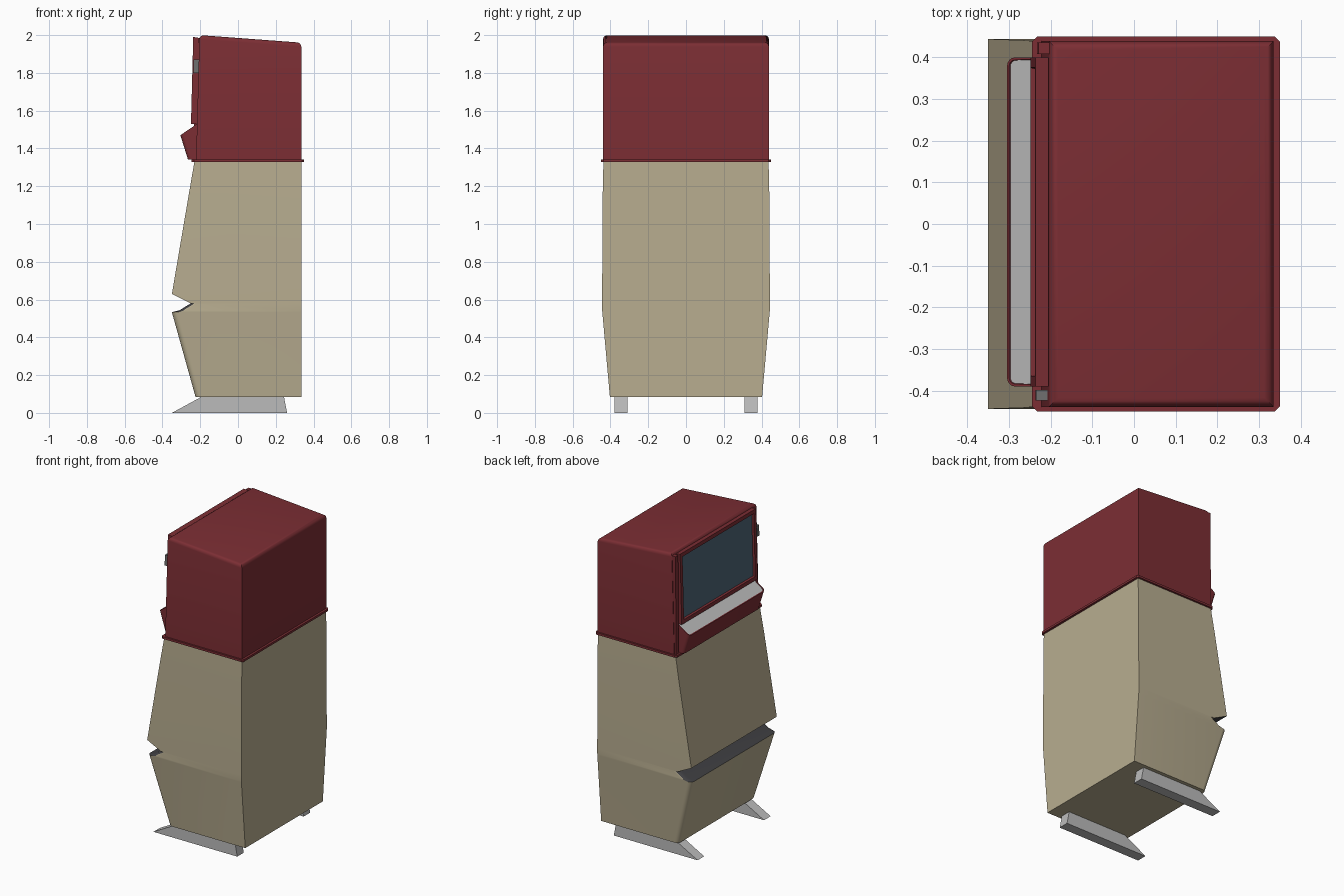
import bpy, bmesh, math
from mathutils import Vector

if "Cube" in bpy.data.objects:
    bpy.data.objects.remove(bpy.data.objects["Cube"])


def material(name, rgb):
    m = bpy.data.materials.new(name)
    m.diffuse_color = (*rgb, 1)
    m.use_nodes = True
    m.node_tree.nodes["Principled BSDF"].inputs["Base Color"].default_value = m.diffuse_color
    return m


red = material("red_paint", (0.20, 0.027, 0.034))
beige = material("beige_paint", (0.48, 0.42, 0.28))
glass = material("blue_glass", (0.075, 0.13, 0.18))
dark = material("dark_slot", (0.05, 0.05, 0.055))
steel = material("steel", (0.50, 0.50, 0.50))
grey = material("handle_grey", (0.16, 0.16, 0.16))


def finish(name, bm, mats, smooth=35):
    bmesh.ops.recalc_face_normals(bm, faces=bm.faces)
    me = bpy.data.meshes.new(name)
    bm.to_mesh(me)
    bm.free()
    for m in mats:
        me.materials.append(m)
    ob = bpy.data.objects.new(name, me)
    bpy.context.collection.objects.link(ob)
    bpy.context.view_layer.objects.active = ob
    ob.select_set(True)
    bpy.ops.object.shade_smooth_by_angle(angle=math.radians(smooth))
    ob.select_set(False)
    return ob


def prism(profile, y0, y1):
    """Side profile in (x, z) extruded across y."""
    bm = bmesh.new()
    f = bm.faces.new([bm.verts.new((x, y0, z)) for x, z in profile])
    r = bmesh.ops.extrude_face_region(bm, geom=[f])
    vs = [v for v in r["geom"] if isinstance(v, bmesh.types.BMVert)]
    bmesh.ops.translate(bm, vec=(0, y1 - y0, 0), verts=vs)
    bmesh.ops.recalc_face_normals(bm, faces=bm.faces)
    return bm


def facing(bm, direction):
    """The face whose normal best matches a direction."""
    d = Vector(direction).normalized()
    bm.normal_update()
    return max(bm.faces, key=lambda f: f.normal.dot(d))


def loft(rows, radius=0, segs=5):
    """Stacked rectangles (z, front x, half width), front corners rounded."""
    bm = bmesh.new()
    rings = []
    for z, xf, hw in rows:
        pts = [(0.335, -hw), (0.335, hw)]
        if radius:
            arc = [i * math.pi / 2 / segs for i in range(segs + 1)]
            corner = [(xf + radius * (1 - math.sin(a)),
                       hw - radius * (1 - math.cos(a))) for a in arc]
            pts += corner + [(x, -y) for x, y in reversed(corner)]
        else:
            pts += [(xf, hw), (xf, -hw)]
        rings.append([bm.verts.new((x, y, z)) for x, y in pts])
    for a, b in zip(rings, rings[1:]):
        for i in range(len(a)):
            j = (i + 1) % len(a)
            bm.faces.new((a[i], a[j], b[j], b[i]))
    bm.faces.new(rings[0])
    bm.faces.new(rings[-1])
    bmesh.ops.recalc_face_normals(bm, faces=bm.faces)
    return bm


def darken_slot(bm, z0, z1):
    for f in bm.faces:
        c = f.calc_center_median()
        if z0 < c.z < z1 and c.x < -0.2 and abs(f.normal.z) > 0.3:
            f.material_index = 1


# Upper cabinet, with the sloping roof of the slot
bm = loft([(1.335, -0.23, 0.437), (1.16, -0.26, 0.441),
           (0.63, -0.35, 0.444), (0.58, -0.25, 0.444)])
darken_slot(bm, 0.58, 0.63)
finish("upper_cabinet", bm, [beige, dark], 20)

# Lower cabinet, with rounded front corners and the slot floor
bm = loft([(0.58, -0.25, 0.444), (0.543, -0.31, 0.444),
           (0.533, -0.35, 0.443), (0.085, -0.225, 0.403)], 0.03)
darken_slot(bm, 0.53, 0.579)
finish("lower_cabinet", bm, [beige, dark], 30)

# Feet
for side, y in (("right", -0.345), ("left", 0.345)):
    bm = prism([(-0.35, 0), (0.26, 0), (0.243, 0.087), (-0.19, 0.087)],
               y - 0.034, y + 0.034)
    finish(side + "_foot", bm, [steel], 10)

# Trim band between cabinet and head, with clipped corners
bm = prism([(-0.245, 1.328), (0.35, 1.328), (0.35, 1.342), (-0.245, 1.342)],
           -0.45, 0.45)
uprights = [e for e in bm.edges
            if abs(e.verts[0].co.z - e.verts[1].co.z) > 0.01]
bmesh.ops.bevel(bm, geom=uprights, offset=0.012, segments=1, affect='EDGES')
finish("trim_band", bm, [red], 20)

# Head with softened top edges
bm = prism([(-0.222, 1.335), (0.335, 1.335), (0.335, 1.96), (-0.204, 2.0)],
           -0.439, 0.439)
top = facing(bm, (0, 0, 1))
bmesh.ops.bevel(bm, geom=list(top.edges), offset=0.022, segments=4,
                profile=0.5, affect='EDGES')
finish("head", bm, [red])

# Door with inset window
bm = prism([(-0.215, 1.53), (-0.249, 1.53), (-0.237, 1.99), (-0.205, 1.985)],
           -0.39, 0.40)
front = facing(bm, (-1, 0, 0))
bmesh.ops.inset_region(bm, faces=[front], thickness=0.035)
bmesh.ops.inset_region(bm, faces=[front], thickness=0.006, depth=-0.012)
front.material_index = 1
finish("door", bm, [red, glass], 20)

# Hinge strip beside the door
bm = prism([(-0.215, 1.342), (-0.233, 1.342), (-0.229, 1.985), (-0.203, 1.985)],
           0.408, 0.436)
finish("hinge_strip", bm, [red], 20)

# Sloping tray under the door, with a steel top
bm = prism([(-0.21, 1.535), (-0.305, 1.47), (-0.265, 1.342), (-0.21, 1.342)],
           -0.39, 0.40)
front = facing(bm, (-1, 0, -0.3))
sides = [e for e in front.edges
         if abs(e.verts[0].co.y - e.verts[1].co.y) < 0.01]
bmesh.ops.bevel(bm, geom=sides, offset=0.022, segments=4, profile=0.5,
                affect='EDGES')
top = facing(bm, (-0.55, 0, 0.83))
bmesh.ops.inset_region(bm, faces=[top], thickness=0.006)
bmesh.ops.inset_region(bm, faces=[top], thickness=0.001, depth=-0.004)
top.material_index = 1
finish("tray", bm, [red, steel])

# Door latch
bm = prism([(-0.205, 1.80), (-0.237, 1.80), (-0.235, 1.87), (-0.205, 1.87)],
           -0.424, -0.399)
finish("latch", bm, [grey], 20)
